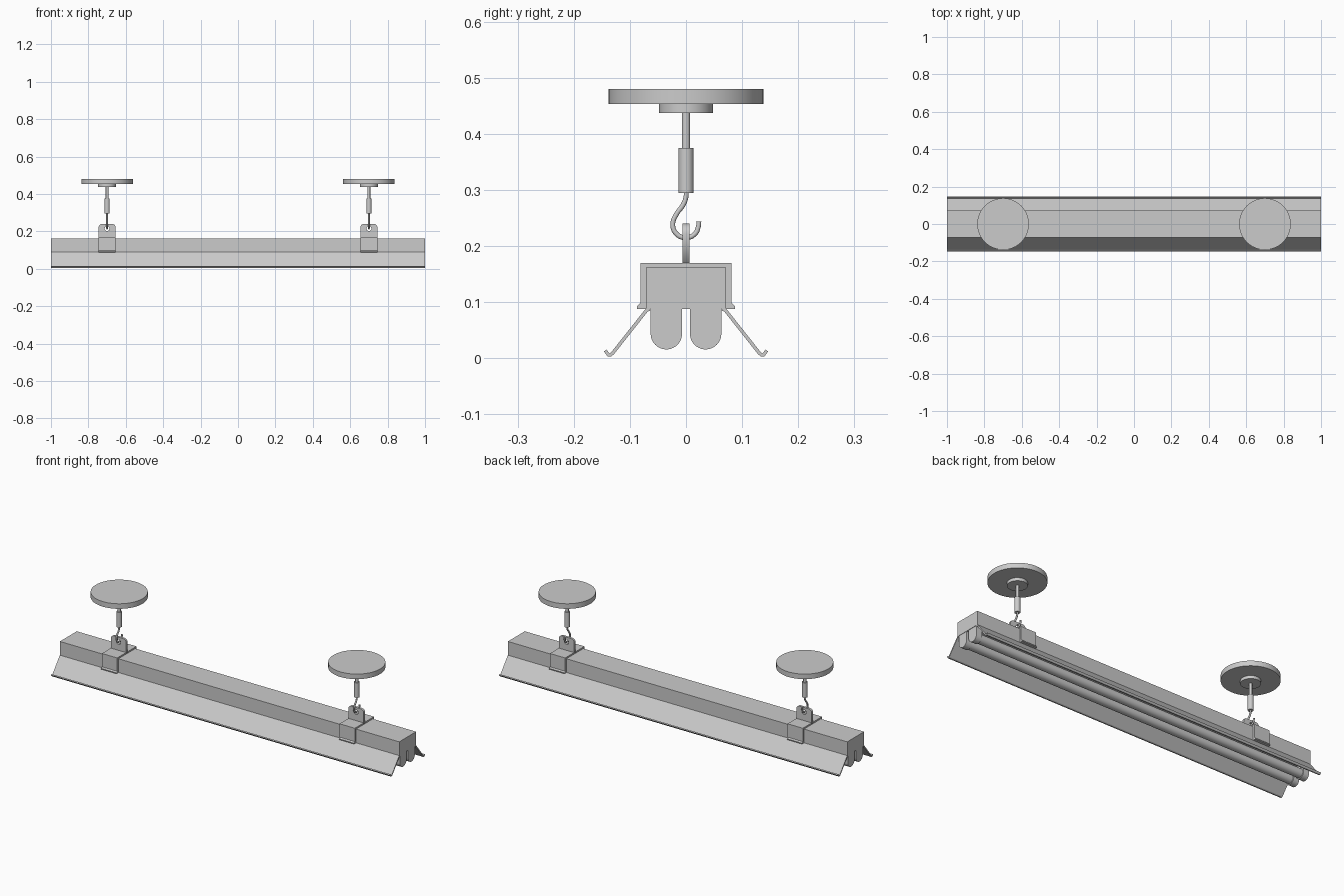
import bpy, bmesh, math
from mathutils import Vector

if "Cube" in bpy.data.objects:
    bpy.data.objects.remove(bpy.data.objects["Cube"], do_unlink=True)

grey = bpy.data.materials.new("light_grey")
grey.use_nodes = True
grey.diffuse_color = (0.6, 0.6, 0.6, 1)
grey.node_tree.nodes["Principled BSDF"].inputs["Base Color"].default_value = (0.6, 0.6, 0.6, 1)


def smooth(ob):
    bpy.ops.object.select_all(action='DESELECT')
    ob.select_set(True)
    bpy.context.view_layer.objects.active = ob
    bpy.ops.object.shade_smooth_by_angle(angle=math.radians(35))


def add(name, data):
    ob = bpy.data.objects.new(name, data)
    bpy.context.collection.objects.link(ob)
    data.materials.append(grey)
    return ob


def prism(name, profile, x0, x1):
    """Closed (y, z) profile extruded along x."""
    bm = bmesh.new()
    face = bm.faces.new([bm.verts.new((x0, y, z)) for y, z in profile])
    ext = bmesh.ops.extrude_face_region(bm, geom=[face])
    moved = [v for v in ext["geom"] if isinstance(v, bmesh.types.BMVert)]
    bmesh.ops.translate(bm, vec=(x1 - x0, 0, 0), verts=moved)
    bmesh.ops.recalc_face_normals(bm, faces=bm.faces)
    mesh = bpy.data.meshes.new(name)
    bm.to_mesh(mesh)
    bm.free()
    ob = add(name, mesh)
    smooth(ob)
    return ob


def sheet(name, path, x0, x1, thick):
    """Open (y, z) path swept along x as bent sheet metal."""
    n = len(path)
    verts = [(x, y, z) for x in (x0, x1) for y, z in path]
    faces = [(i, i + 1, n + i + 1, n + i) for i in range(n - 1)]
    mesh = bpy.data.meshes.new(name)
    mesh.from_pydata(verts, [], faces)
    ob = add(name, mesh)
    mod = ob.modifiers.new("thickness", 'SOLIDIFY')
    mod.thickness, mod.offset, mod.use_even_offset = thick, 0, True
    return ob


def cylinder(name, loc, radius, depth, rot=(0, 0, 0), sides=48):
    bpy.ops.mesh.primitive_cylinder_add(vertices=sides, radius=radius, depth=depth,
                                        location=loc, rotation=rot)
    ob = bpy.context.object
    ob.name = name
    ob.data.materials.append(grey)
    smooth(ob)
    return ob


def arc(cx, cy, r, a0, a1, steps=12):
    angles = [math.radians(a0 + (a1 - a0) * i / steps) for i in range(steps + 1)]
    return [(cx + r * math.cos(a), cy + r * math.sin(a)) for a in angles]


def plate_with_hole(name, x, outline, hole):
    """Flat plate in the xz plane, pierced by a hole."""
    cu = bpy.data.curves.new(name, 'CURVE')
    cu.dimensions, cu.fill_mode, cu.extrude = '2D', 'BOTH', 0.006
    for pts in (outline, hole):
        sp = cu.splines.new('POLY')
        sp.points.add(len(pts) - 1)
        for p, (u, v) in zip(sp.points, pts):
            p.co = (u, v, 0, 1)
        sp.use_cyclic_u = True
    ob = add(name, cu)
    ob.location.x = x
    ob.rotation_euler.x = math.pi / 2
    return ob


def wire(name, x, path, radius):
    """Round wire following a (y, z) path."""
    cu = bpy.data.curves.new(name, 'CURVE')
    cu.dimensions, cu.bevel_depth, cu.bevel_resolution = '3D', radius, 3
    cu.use_fill_caps = True
    sp = cu.splines.new('BEZIER')
    sp.bezier_points.add(len(path) - 1)
    for p, (y, z) in zip(sp.bezier_points, path):
        p.co = Vector((x, y, z))
        p.handle_left_type = p.handle_right_type = 'AUTO'
    return add(name, cu)


# Main housing
prism("housing", [(-0.071, 0.088), (0.071, 0.088), (0.071, 0.162), (-0.071, 0.162)], -1, 1)

# Reflector wings, lamps and lamp holders on both sides
for s, side in ((-1, "front"), (1, "back")):
    sheet(side + "_reflector", [(s * y, z) for y, z in (
        (0.064, 0.088), (0.070, 0.086), (0.131, 0.009), (0.135, 0.006),
        (0.138, 0.006), (0.144, 0.014))], -1, 1, 0.006)
    y = s * 0.035
    cylinder(side + "_lamp_tube", (0, y, 0.044), 0.023, 1.94, (0, math.pi / 2, 0), 32)
    holder = [(y + 0.028, 0.089)] + arc(y, 0.044, 0.028, 0, -180, 20) + [(y - 0.028, 0.089)]
    for e, end in ((-1, "right"), (1, "left")):
        prism(f"{end}_{side}_lamp_holder", holder, e * 0.965, e * 0.998)

# Hanging sets
half = [(0.070, 0.088), (0.087, 0.088), (0.087, 0.093), (0.081, 0.099), (0.081, 0.170)]
inner = [(0.071, 0.161), (0.071, 0.100)]
strap = (half + [(-y, z) for y, z in reversed(half)]
         + [(-y, z) for y, z in reversed(inner)] + inner)
tab = ([(-0.045, 0.165), (0.045, 0.165)] + arc(0.027, 0.222, 0.018, 0, 90, 8)
       + arc(-0.027, 0.222, 0.018, 90, 180, 8))
hook = [(0, 0.300), (0, 0.288), (-0.005, 0.274), (-0.017, 0.257), (-0.0235, 0.240),
        (-0.018, 0.223), (0, 0.215), (0.016, 0.222), (0.022, 0.235), (0.023, 0.244)]
for x, side in ((-0.7, "right"), (0.7, "left")):
    prism(side + "_bracket", strap, x - 0.045, x + 0.045)
    plate_with_hole(side + "_bracket_tab", x, tab, arc(0, 0.215, 0.013, 0, 345, 23))
    wire(side + "_hook", x, hook, 0.0045)
    cylinder(side + "_hook_sleeve", (x, 0, 0.335), 0.0135, 0.08, sides=24)
    cylinder(side + "_rod", (x, 0, 0.405), 0.0075, 0.07, sides=24)
    cylinder(side + "_canopy_boss", (x, 0, 0.446), 0.048, 0.018)
    cylinder(side + "_ceiling_canopy", (x, 0, 0.4665), 0.138, 0.027, sides=64)
